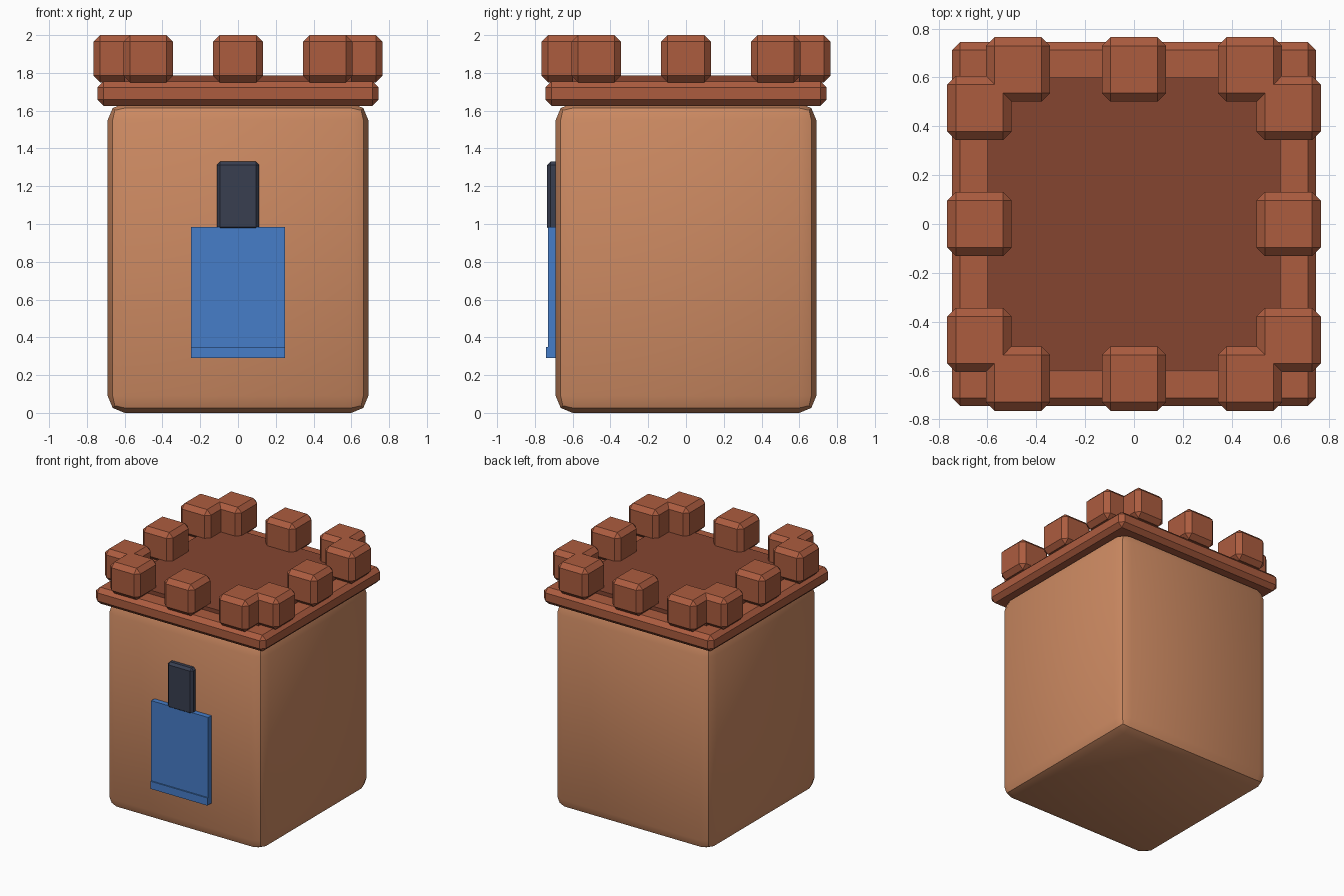
import bpy

if "Cube" in bpy.data.objects:
    bpy.data.objects.remove(bpy.data.objects["Cube"], do_unlink=True)


def material(name, rgb):
    linear = [(c / 255 / 12.92 if c < 11 else ((c / 255 + 0.055) / 1.055) ** 2.4) for c in rgb]
    mat = bpy.data.materials.new(name)
    mat.use_nodes = True
    mat.diffuse_color = (*linear, 1)
    mat.node_tree.nodes["Principled BSDF"].inputs["Base Color"].default_value = (*linear, 1)
    return mat


SAND = material("sandy clay", (205, 138, 98))
BRICK = material("red brick", (172, 92, 63))
FLOOR = material("dark brick", (133, 69, 48))
BLUE = material("blue cloth", (70, 125, 200))
SLATE = material("dark slate", (56, 62, 80))


def block(name, mat, x, y, z, bevel=0.0, segments=1):
    """Box spanning the (low, high) ranges, with optional bevelled edges."""
    spans = (x, y, z)
    bpy.ops.mesh.primitive_cube_add(size=1, location=[(a + b) / 2 for a, b in spans])
    obj = bpy.context.object
    obj.name = name
    obj.scale = [b - a for a, b in spans]
    bpy.ops.object.transform_apply(location=False, rotation=False, scale=True)
    obj.data.materials.append(mat)
    if bevel:
        mod = obj.modifiers.new("Bevel", "BEVEL")
        mod.width = bevel
        mod.segments = segments
        bpy.ops.object.modifier_apply(modifier=mod.name)
    return obj


def sym(half):
    return (-half, half)


# Tower body with softly rounded edges
block("tower_body", SAND, sym(0.69), sym(0.69), (0, 1.64), 0.09, 2)
bpy.ops.object.shade_smooth_by_angle()

# Overhanging rim and the roof floor laid on it
block("rim", BRICK, sym(0.745), sym(0.745), (1.625, 1.755), 0.033)
block("roof_floor", FLOOR, sym(0.6), sym(0.6), (1.7, 1.785))

# Battlements: three blocks along each side
HALF, EDGE = 0.132, 0.633
for side in (-1, 1):
    for step in (-0.475, 0, 0.475):
        for cx, cy in ((step, side * EDGE), (side * EDGE, step)):
            block("battlement", BRICK, (cx - HALF, cx + HALF), (cy - HALF, cy + HALF),
                  (1.75, 2.0), 0.035)

# Front banner with its bottom hem, and the slate plaque above it
block("banner", BLUE, sym(0.25), (-0.73, -0.68), (0.29, 0.985))
block("banner_hem", BLUE, sym(0.25), (-0.74, -0.68), (0.29, 0.35))
block("slate_plaque", SLATE, sym(0.112), (-0.735, -0.66), (0.965, 1.33), 0.018)
